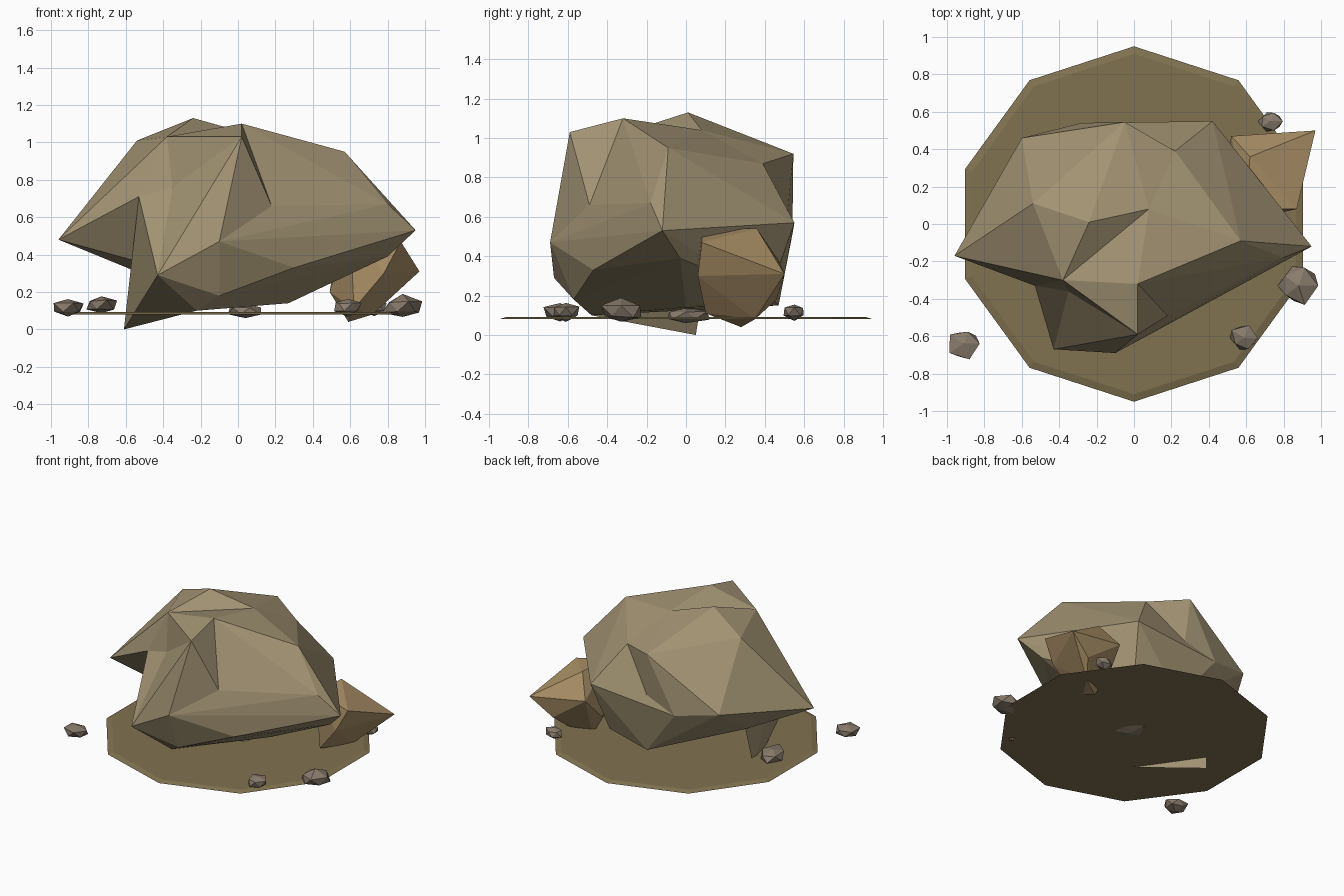
import bpy, bmesh, math, random
from mathutils import Vector

if "Cube" in bpy.data.objects:
    bpy.data.objects.remove(bpy.data.objects["Cube"])

random.seed(4)


def material(name, rgb):
    m = bpy.data.materials.new(name)
    m.diffuse_color = (*rgb, 1)
    m.use_nodes = True
    m.node_tree.nodes["Principled BSDF"].inputs["Base Color"].default_value = m.diffuse_color
    return m


ROCK = material("rock", (0.36, 0.29, 0.17))
TAN = material("tan_rock", (0.42, 0.29, 0.14))
DIRT = material("dirt", (0.22, 0.17, 0.08))
PEBBLE = material("pebble", (0.25, 0.20, 0.15))


def finish(name, bm, mat):
    bmesh.ops.recalc_face_normals(bm, faces=bm.faces)
    me = bpy.data.meshes.new(name)
    bm.to_mesh(me)
    bm.free()
    me.materials.append(mat)
    ob = bpy.data.objects.new(name, me)
    bpy.context.collection.objects.link(ob)
    return ob


def hull(name, points, mat):
    bm = bmesh.new()
    for p in points:
        bm.verts.new(p)
    bmesh.ops.convex_hull(bm, input=bm.verts)
    bmesh.ops.delete(bm, geom=[v for v in bm.verts if not v.link_faces], context='VERTS')
    return finish(name, bm, mat)


# Boulder corners, shared by its overlapping chunks
P = dict(
    A=(-.96, -.17, .48), B=(-.54, .11, 1.01), C=(-.24, .01, 1.13),
    D=(.02, -.32, 1.10), E=(.02, -.59, 1.03), F=(-.38, -.30, 1.03),
    G=(.18, -.49, .66), H=(-.10, -.69, .47), I=(-.43, -.67, .29),
    J=(-.53, -.33, .71), K=(.08, .08, 1.04), L=(.57, -.09, .95),
    M=(.80, -.18, .67), N=(.95, -.12, .53), O=(-.35, -.36, .76),
    Q=(-.22, -.48, .10), R=(-.61, .05, 0.0), S=(.27, 0, .14),
    T=(.42, .55, .57), V=(-.05, .545, .92), W=(.22, .39, .87),
    X=(-.28, .54, .51), Y=(-.60, .46, .57), Z=(-.57, .10, .32),
    a=(.30, -.47, .33), b=(0, .47, .15), c=(.80, -.03, .39),
    d=(.35, .42, .20), e=(-.10, -.57, .18))
CHUNKS = ["DGHIOKLMNQSTWXacdeb",  # right mass
          "DEGHIO",               # front prow
          "ABCFJOKVWXYZbS",       # left ledge
          "DEFOK",                # top front ridge
          "JOIRZQ"]               # foot
parts = [hull("boulder" if i == 0 else "chunk", [P[k] for k in keys], ROCK)
         for i, keys in enumerate(CHUNKS)]
boulder = parts[0]
for other in parts[1:]:
    bpy.context.view_layer.objects.active = boulder
    mod = boulder.modifiers.new("join", 'BOOLEAN')
    mod.operation, mod.solver, mod.object = 'UNION', 'EXACT', other
    bpy.ops.object.modifier_apply(modifier=mod.name)
    bpy.data.objects.remove(other)

# Smaller tan rock leaning on the back right
hull("side_rock", [(.97, .50, .31), (.87, .08, .47), (.60, .08, .54), (.62, .36, .54),
                   (.59, .28, .04), (.49, .30, .20), (.72, .35, .08), (.80, .46, .18),
                   (.52, .47, .38), (.78, .06, .30), (.62, .10, .11)], TAN)

# Ten-sided dirt patch with a bevelled rim
bm = bmesh.new()
bmesh.ops.create_cone(bm, cap_ends=True, segments=10, radius1=.95, radius2=.91, depth=.012)
turn = math.pi / 2 - max(math.atan2(v.co.y, v.co.x) for v in bm.verts if v.co.y > 0 and v.co.x >= -1e-4)
for v in bm.verts:
    ang = math.atan2(v.co.y, v.co.x) + turn
    r = v.co.xy.length
    v.co = (r * math.cos(ang), r * math.sin(ang), v.co.z + .086)
finish("dirt_patch", bm, DIRT)

# Scattered pebbles: centre, half sizes
for i, (c, s) in enumerate([((-.91, -.64, .115), (.10, .09, .055)),
                            ((.88, -.33, .12), (.115, .115, .065)),
                            ((.59, -.61, .12), (.085, .075, .05)),
                            ((.73, .55, .12), (.07, .06, .045)),
                            ((-.73, 0, .13), (.095, .13, .055)),
                            ((.04, 0, .10), (.11, .13, .045))]):
    bm = bmesh.new()
    bmesh.ops.create_icosphere(bm, subdivisions=1, radius=1)
    for v in bm.verts:
        k = random.uniform(.75, 1.12)
        v.co = Vector(c) + Vector([a * b * k for a, b in zip(v.co, s)])
    finish(f"pebble_{i + 1}", bm, PEBBLE)
